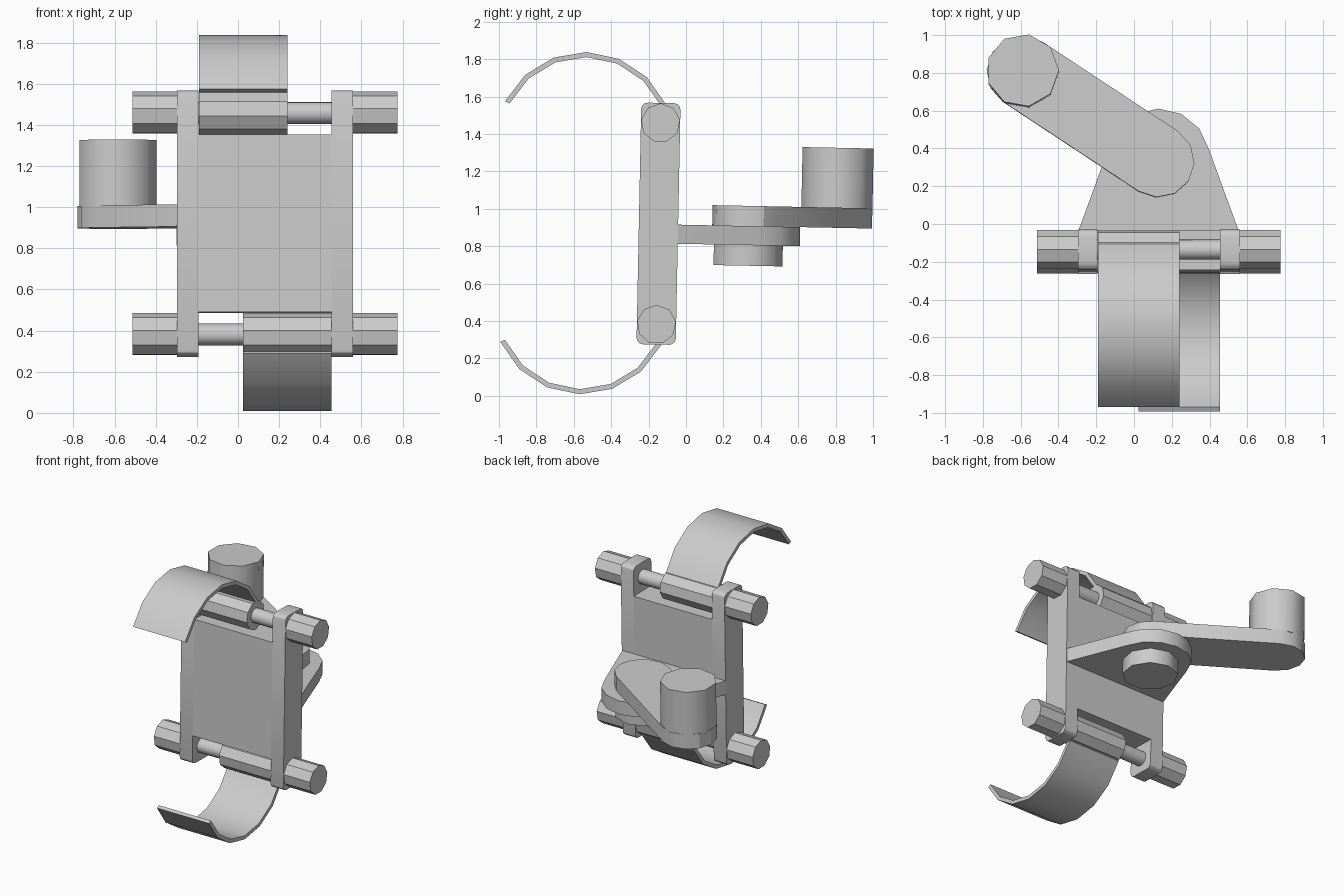
import bpy, bmesh, math
from mathutils import Vector

cube = bpy.data.objects.get("Cube")
if cube:
    bpy.data.objects.remove(cube, do_unlink=True)

grey = bpy.data.materials.new("plain_grey")
grey.use_nodes = True
grey.diffuse_color = (0.6, 0.6, 0.6, 1)
grey.node_tree.nodes["Principled BSDF"].inputs["Base Color"].default_value = grey.diffuse_color

# The whole assembly leans slightly about this point
PIVOT = (0, -0.147, 0.92)
LEAN = -0.02


def arc(cx, cy, r, start, end, steps):
    """Points on an arc, angles in degrees."""
    angles = [math.radians(start + (end - start) * i / steps) for i in range(steps + 1)]
    return [(cx + r * math.cos(a), cy + r * math.sin(a)) for a in angles]


def ring(cx, cy, r, sides, start=0):
    return arc(cx, cy, r, start, start + 360, sides)[:-1]


def prism(name, outline, axis, lo, hi, smooth=30):
    """Extrude a (y, z) outline along x, or an (x, y) outline along z."""
    bm = bmesh.new()
    place = (lambda a, b: (lo, a, b)) if axis == "x" else (lambda a, b: (a, b, lo))
    face = bm.faces.new([bm.verts.new(place(a, b)) for a, b in outline])
    top = bmesh.ops.extrude_face_region(bm, geom=[face])["geom"]
    shift = Vector((hi - lo, 0, 0) if axis == "x" else (0, 0, hi - lo))
    bmesh.ops.translate(bm, vec=shift, verts=[v for v in top if isinstance(v, bmesh.types.BMVert)])
    bmesh.ops.recalc_face_normals(bm, faces=bm.faces)
    mesh = bpy.data.meshes.new(name)
    bm.to_mesh(mesh)
    bm.free()
    mesh.materials.append(grey)
    obj = bpy.data.objects.new(name, mesh)
    bpy.context.collection.objects.link(obj)
    obj.location = PIVOT
    obj.rotation_euler.x = LEAN
    bpy.ops.object.select_all(action="DESELECT")
    obj.select_set(True)
    bpy.context.view_layer.objects.active = obj
    bpy.ops.object.shade_smooth_by_angle(angle=math.radians(smooth))
    return obj


# Frame: side rails with rounded ends, and the panel between them
HALF, END, ROUND = 0.105, 0.646, 0.035
rail = []
for sy, sz, start in ((1, 1, 0), (-1, 1, 90), (-1, -1, 180), (1, -1, 270)):
    rail += arc(sy * (HALF - ROUND), sz * (END - ROUND), ROUND, start, start + 90, 3)
prism("right_rail", rail, "x", -0.297, -0.192)
prism("left_rail", rail, "x", 0.455, 0.56)
panel = [(-HALF, -0.432), (HALF, -0.432), (HALF, 0.432), (-HALF, 0.432)]
prism("centre_panel", panel, "x", -0.192, 0.455)

# Rods, knobs and curved clips at the top and bottom
BOLT_Z = 0.539
for label, side, x0, x1 in (("upper", 1, -0.19, 0.24), ("lower", -1, 0.025, 0.455)):
    z = side * BOLT_Z
    prism(label + "_rod", ring(0, z, 0.053, 16), "x", -0.2, 0.46)
    knob = ring(0, z, HALF, 9, 90)
    prism(label + "_right_knob", knob, "x", -0.513, -0.297)
    prism(label + "_left_knob", knob, "x", 0.56, 0.776)
    prism(label + "_sleeve", ring(0, z, HALF, 9, -90 * side), "x", x0, x1)

    centre = (-0.403, side * 0.438 - 0.005)
    outer = arc(*centre, 0.477, side * 154.5, side * 25.5, 6)
    inner = arc(*centre, 0.45, side * 154.5, side * 25.5, 6)
    # the strap end sinks into the sleeve
    root = [(-0.01, z), (-0.035, z)]
    prism(label + "_clip", outer + root + inner[::-1], "x", x0, x1)

# Bracket on the back of the panel
MID = 0.13
bracket = [(MID + 0.43, HALF - 0.01)] + arc(MID, 0.485, 0.273, 12, 168, 6) + [(MID - 0.43, HALF - 0.01)]
prism("rear_bracket", bracket, "z", -0.105, -0.003)

# Pivot bolt below, swing arm above
HINGE = (MID, 0.477)
TIP = (-0.59, 0.952)
prism("pivot_bolt", ring(*HINGE, 0.19, 9, 10), "z", -0.215, -0.1, 45)
lean = math.degrees(math.atan2(TIP[1] - HINGE[1], TIP[0] - HINGE[0]))
arm = arc(*HINGE, 0.19, lean - 270, lean - 90, 6)[::-1]
arm = arc(*TIP, 0.19, lean - 90, lean + 90, 6) + arc(*HINGE, 0.19, lean + 90, lean + 270, 6)
prism("swing_arm", arm, "z", -0.003, 0.105)

# Post at the end of the arm
prism("arm_post", ring(*TIP, 0.193, 9), "z", 0.1, 0.425, 45)
